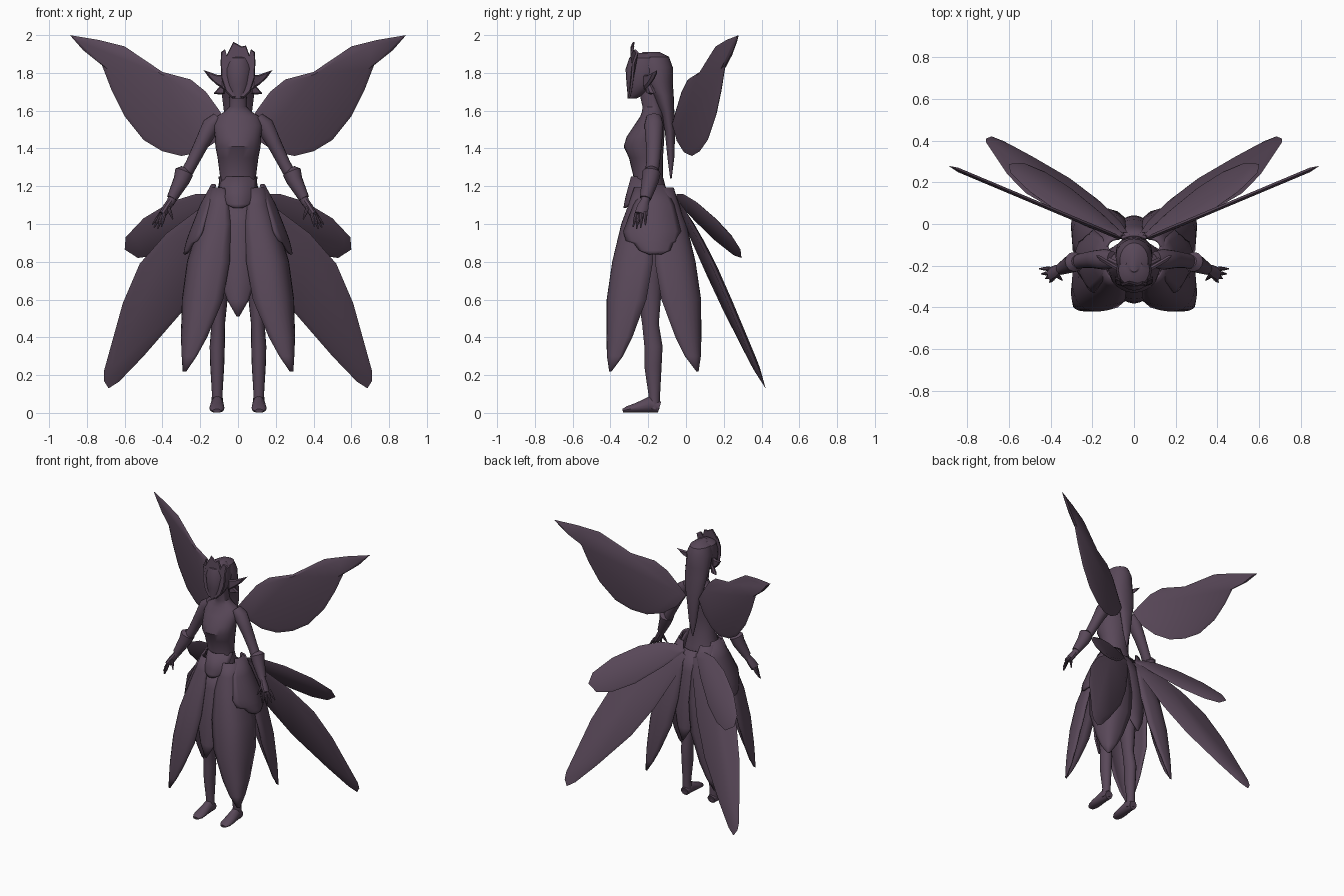
import bpy, math
from mathutils import Vector

mat = bpy.data.materials.new("plum")
mat.diffuse_color = (0.10, 0.065, 0.10, 1)
YC = -0.17  # front/back mirror plane of the skirt


def make(name, verts, faces, mirror=False, thick=0):
    me = bpy.data.meshes.new(name)
    me.from_pydata([tuple(v) for v in verts], [], faces)
    me.materials.append(mat)
    ob = bpy.data.objects.new(name, me)
    bpy.context.collection.objects.link(ob)
    if thick:
        s = ob.modifiers.new("thickness", 'SOLIDIFY')
        s.thickness = thick
        s.offset = 0
    if mirror:
        m = ob.modifiers.new("mirror", 'MIRROR')
        m.use_clip = False
        m.use_mirror_merge = False
    return ob


def tube(name, pts, n=16, mirror=False, flat=False):
    """Loft of ellipses: each point is x, y, z, radius across, radius deep."""
    cs = [Vector(p[:3]) for p in pts]
    verts, faces = [], []
    for i, p in enumerate(pts):
        d = (cs[min(i + 1, len(cs) - 1)] - cs[max(i - 1, 0)]).normalized()
        if flat:
            d = Vector((0, 0, 1))
        u = Vector((1, 0, 0))
        u = (u - d * u.dot(d)).normalized()
        v = d.cross(u)
        for k in range(n):
            a = 2 * math.pi * k / n
            q = cs[i] + u * math.cos(a) * p[3] + v * math.sin(a) * p[4]
            q.z = max(q.z, 0)
            verts.append(q)
    for i in range(len(pts) - 1):
        for k in range(n):
            a, b = i * n + k, i * n + (k + 1) % n
            faces.append((a, b, b + n, a + n))
    faces.append(tuple(reversed(range(n))))
    faces.append(tuple(range((len(pts) - 1) * n, len(pts) * n)))
    return make(name, verts, faces, mirror)


def petal(name, rows, mirror=False, back=False, n=10):
    """Curved leaf: each row is z and three xy points (edge, middle, edge)."""
    verts, faces = [], []
    for z, a, m, c in rows:
        a, m, c = Vector(a), Vector(m), Vector(c)
        k = 2 * m - (a + c) / 2
        for i in range(n + 1):
            t = i / n
            p = a * (1 - t) ** 2 + k * 2 * t * (1 - t) + c * t * t
            verts.append((p.x, 2 * YC - p.y if back else p.y, z))
    w = n + 1
    for r in range(len(rows) - 1):
        for i in range(n):
            f = (r * w + i, r * w + i + 1, (r + 1) * w + i + 1, (r + 1) * w + i)
            faces.append(f[::-1] if back else f)
    return make(name, verts, faces, mirror, 0.012)


def plate(name, outline, yfn, t=0.012, inset=0.85, mirror=True):
    """Thin lens-edged plate from an xz outline lying on the surface y = yfn(x, z)."""
    n = len(outline)
    cx = sum(p[0] for p in outline) / n
    cz = sum(p[1] for p in outline) / n
    verts = [(x, yfn(x, z), z) for x, z in outline]
    for s in (-t, t):
        for x, z in outline:
            x2, z2 = cx + (x - cx) * inset, cz + (z - cz) * inset
            verts.append((x2, yfn(x2, z2) + s, z2))
    faces = []
    for i in range(n):
        j = (i + 1) % n
        faces += [(i, n + i, n + j, j), (i, j, 2 * n + j, 2 * n + i)]
    faces += [tuple(reversed(range(n, 2 * n)))[::-1], tuple(range(2 * n, 3 * n))[::-1]]
    return make(name, verts, faces, mirror)


# Torso and neck
tube("torso", [(0, y, z, rx, ry) for z, rx, ry, y in [
    (.92, .12, .09, -.18), (1.05, .135, .105, -.18), (1.15, .115, .095, -.19),
    (1.25, .095, .078, -.2), (1.35, .108, .09, -.212), (1.41, .12, .106, -.224),
    (1.46, .122, .1, -.215), (1.52, .13, .08, -.195), (1.57, .115, .062, -.18),
    (1.595, .07, .055, -.178), (1.62, .048, .05, -.18), (1.71, .045, .05, -.2)]],
    n=24, flat=True)

# Head and long hair
tube("head", [(0, y, z, rx, ry) for z, rx, ry, y in [
    (1.665, .02, .025, -.285), (1.69, .05, .05, -.26), (1.74, .075, .083, -.232),
    (1.82, .085, .098, -.222), (1.88, .075, .08, -.22), (1.905, .04, .05, -.21)]],
    n=20, flat=True)
tube("hair", [(0, y, z, rx, ry) for z, rx, ry, y in [
    (1.91, .025, .045, -.185), (1.885, .068, .085, -.175), (1.83, .088, .092, -.162),
    (1.75, .088, .077, -.147), (1.68, .085, .055, -.12), (1.6, .075, .038, -.1),
    (1.5, .05, .028, -.085), (1.35, .03, .018, -.08), (1.24, .004, .004, -.08)]],
    n=20, flat=True)

# Face mask with a jagged crown, pointed ears, hair tufts
half = [(.03, 1.665), (.065, 1.70), (.088, 1.77), (.092, 1.85), (.09, 1.91), (.07, 1.925),
        (.062, 1.89), (.042, 1.945), (.02, 1.94)]
plate("face_mask", half + [(-.025, 1.965), (-.042, 1.93)] + [(-x, z) for x, z in half[6::-1]],
      lambda x, z: -.325 + 6 * x * x + .4 * max(0, z - 1.85) + .3 * max(0, 1.74 - z),
      t=.006, inset=.95, mirror=False)
plate("ear", [(.07, 1.79), (.11, 1.79), (.183, 1.815), (.15, 1.77), (.11, 1.735), (.07, 1.71)],
      lambda x, z: -.22 + .6 * (x - .07), t=.012, inset=.7)
plate("hair_tuft", [(.07, 1.75), (.1, 1.725), (.13, 1.69), (.095, 1.685), (.07, 1.69)],
      lambda x, z: -.2 + .5 * (x - .07), t=.015, inset=.7)

# Arms, cuffs, hands
tube("arm", [(.105, -.17, 1.565, .03, .04), (.14, -.17, 1.525, .048, .05),
             (.195, -.17, 1.42, .038, .042), (.245, -.175, 1.32, .032, .036),
             (.3, -.19, 1.22, .032, .034), (.36, -.22, 1.11, .022, .022)], mirror=True)
tube("cuff", [(.275, -.18, 1.29, .03, .03), (.285, -.182, 1.275, .05, .048),
              (.3, -.19, 1.23, .043, .045), (.35, -.215, 1.135, .028, .03)], n=12, mirror=True)
tube("palm", [(.35, -.215, 1.13, .02, .02), (.375, -.228, 1.09, .022, .032),
              (.4, -.24, 1.05, .02, .034)], n=10, mirror=True)
for i, (base, tip) in enumerate([
        ((.405, -.215, 1.06), (.455, -.215, .995)), ((.405, -.235, 1.055), (.445, -.24, .98)),
        ((.4, -.25, 1.05), (.425, -.262, .975)), ((.39, -.262, 1.055), (.405, -.28, .985)),
        ((.37, -.245, 1.09), (.345, -.27, 1.025))]):
    mid = tuple((a + b) / 2 for a, b in zip(base, tip))
    tube(f"finger_{i + 1}", [base + (.011, .011), mid + (.009, .009), tip + (.003, .003)],
         n=8, mirror=True)

# Legs and feet
tube("leg", [(.11, -.168, .02, .033, .028), (.11, -.168, .1, .028, .031),
             (.11, -.175, .25, .037, .046), (.11, -.172, .35, .04, .048),
             (.105, -.188, .47, .036, .044), (.1, -.195, .7, .055, .07),
             (.08, -.19, .97, .068, .085)], mirror=True)
tube("foot", [(.11, -.14, .03, .03, .03), (.11, -.19, .045, .034, .045),
              (.112, -.26, .027, .04, .027), (.112, -.31, .018, .038, .018),
              (.112, -.335, .011, .022, .01)], n=14, mirror=True)

# Skirt: corner petals and centre petals, front and back
corner = [
    (1.19, (.07, -.27), (.12, -.25), (.135, -.19)), (1.1, (.05, -.295), (.14, -.28), (.17, -.18)),
    (1.0, (.04, -.325), (.165, -.315), (.205, -.175)), (.8, (.045, -.365), (.22, -.36), (.262, -.175)),
    (.6, (.08, -.395), (.25, -.39), (.288, -.21)), (.4, (.165, -.41), (.275, -.395), (.292, -.285)),
    (.3, (.22, -.41), (.28, -.4), (.29, -.335)), (.22, (.275, -.4), (.283, -.4), (.287, -.395))]
centre = [
    (1.14, (-.06, -.27), (0, -.285), (.06, -.27)), (1.0, (-.09, -.29), (0, -.325), (.09, -.29)),
    (.85, (-.105, -.305), (0, -.355), (.105, -.305)), (.7, (-.09, -.33), (0, -.37), (.09, -.33)),
    (.6, (-.055, -.355), (0, -.375), (.055, -.355)), (.51, (-.004, -.375), (0, -.376), (.004, -.375))]
for side in ("front", "back"):
    petal(side + "_corner_petal", corner, mirror=True, back=side == "back")
    petal(side + "_centre_petal", centre, back=side == "back")

# Hip panels with stepped hem, bodice point
petal("hip_panel", [
    (1.21, (.12, -.21), (.135, -.17), (.12, -.12)), (1.1, (.15, -.275), (.195, -.17), (.15, -.065)),
    (.96, (.19, -.33), (.25, -.17), (.19, -.03)), (.91, (.21, -.315), (.268, -.17), (.21, -.045)),
    (.9, (.235, -.275), (.27, -.17), (.235, -.07)), (.86, (.258, -.245), (.28, -.17), (.258, -.085)),
    (.84, (.275, -.19), (.283, -.17), (.275, -.13))], mirror=True)
petal("bodice_point", [
    (1.25, (-.098, -.2), (0, -.285), (.098, -.2)), (1.14, (-.092, -.26), (0, -.315), (.092, -.26)),
    (1.105, (-.06, -.295), (0, -.322), (.06, -.295)), (1.085, (-.02, -.32), (0, -.325), (.02, -.32))])

# Three pairs of wings
plate("upper_wing", [
    (.05, 1.53), (.105, 1.61), (.17, 1.70), (.25, 1.765), (.4, 1.805), (.6, 1.94), (.74, 1.975),
    (.89, 2.0), (.82, 1.92), (.72, 1.84), (.67, 1.71), (.6, 1.57), (.5, 1.445), (.4, 1.385),
    (.3, 1.36), (.2, 1.38), (.11, 1.44)],
    lambda x, z: -.095 + .42 * x, t=.011, inset=.9)
plate("middle_wing", [
    (.04, 1.13), (.12, 1.16), (.22, 1.16), (.35, 1.12), (.5, 1.03), (.595, .93), (.6, .865),
    (.53, .82), (.43, .835), (.3, .9), (.15, 1.02)],
    lambda x, z: -.06 + .326 * (x - .05) - .616 * (z - 1.14), t=.012, inset=.85)
plate("lower_wing", [
    (.03, 1.1), (.1, 1.13), (.22, 1.07), (.38, .95), (.52, .79), (.61, .58), (.71, .22),
    (.71, .17), (.685, .13), (.63, .165), (.5, .3), (.3, .53), (.17, .74), (.07, .96)],
    lambda x, z: -.05 + .15 * (x - .05) + .376 * (1.13 - z), t=.014, inset=.85)

# Consistent normals, smooth shading with sharp edges kept
import bmesh
for ob in bpy.context.scene.objects:
    bm = bmesh.new()
    bm.from_mesh(ob.data)
    bmesh.ops.recalc_face_normals(bm, faces=bm.faces)
    bm.to_mesh(ob.data)
    bm.free()
    ob.select_set(True)
    bpy.context.view_layer.objects.active = ob
bpy.ops.object.shade_smooth_by_angle(angle=math.radians(35))
